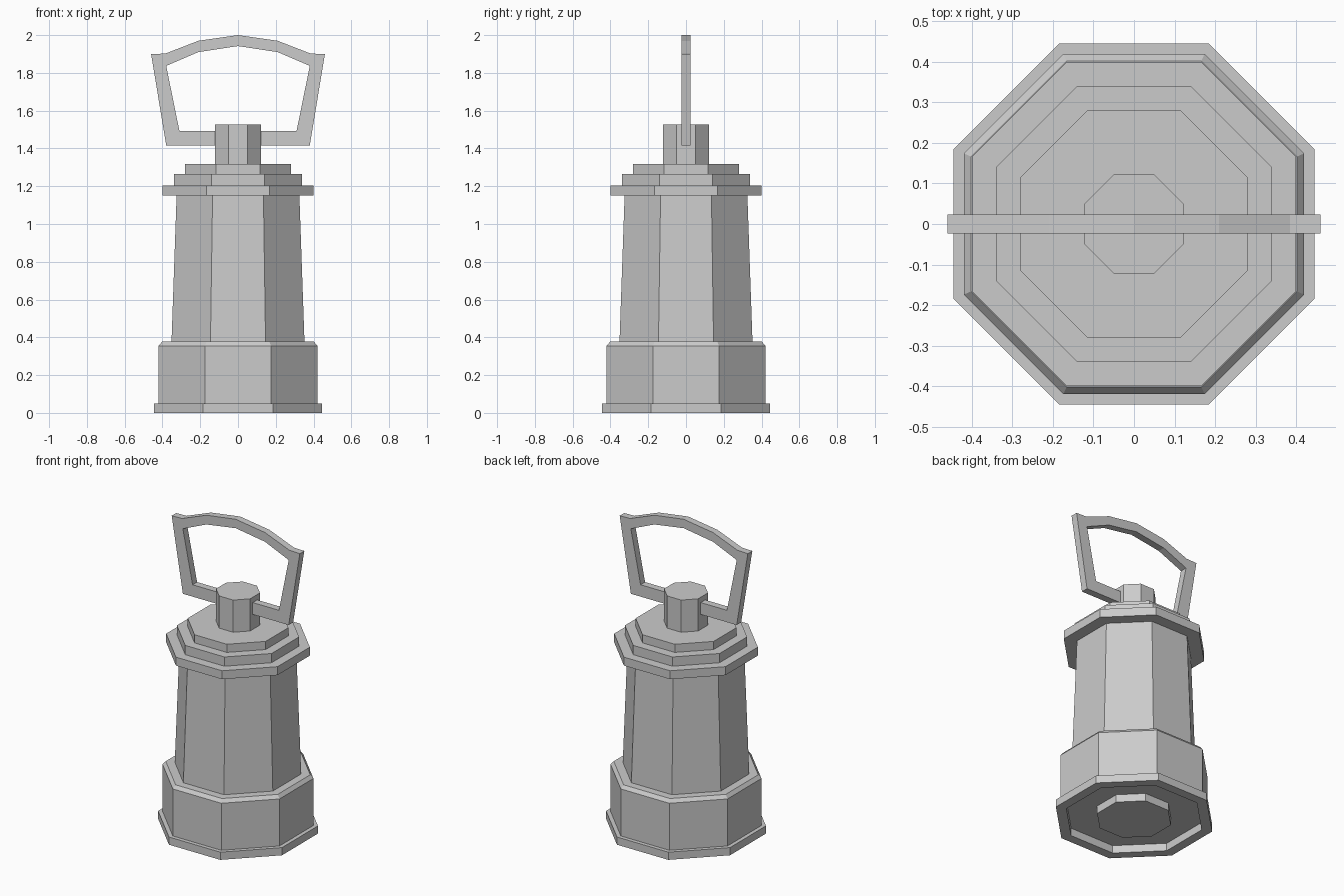
import bpy, bmesh, math

if "Cube" in bpy.data.objects:
    bpy.data.objects.remove(bpy.data.objects["Cube"])


def make_object(name, bm):
    bmesh.ops.recalc_face_normals(bm, faces=bm.faces)
    mesh = bpy.data.meshes.new(name)
    bm.to_mesh(mesh)
    bm.free()
    obj = bpy.data.objects.new(name, mesh)
    bpy.context.collection.objects.link(obj)
    return obj


def octagon_part(name, profile):
    """Stack octagons given as (distance to flat side, height); close both ends."""
    bm = bmesh.new()
    rings = []
    for apothem, z in profile:
        r = apothem / math.cos(math.pi / 8)
        angles = [math.pi / 8 + i * math.pi / 4 for i in range(8)]
        rings.append([bm.verts.new((r * math.cos(a), r * math.sin(a), z)) for a in angles])
    for low, high in zip(rings, rings[1:]):
        for i in range(8):
            j = (i + 1) % 8
            bm.faces.new((low[i], low[j], high[j], high[i]))
    bm.faces.new(rings[0])
    bm.faces.new(rings[-1])
    return make_object(name, bm)


# Base: raised boss and recess underneath, foot rim, drum with bevelled top
octagon_part("base", [(0.21, 0.0), (0.21, 0.05), (0.385, 0.05), (0.385, 0.0),
                      (0.445, 0.0), (0.445, 0.05), (0.42, 0.05),
                      (0.42, 0.355), (0.402, 0.377), (0.35, 0.377)])

# Tapered lantern body
octagon_part("lantern_body", [(0.352, 0.377), (0.325, 1.15)])

# Stepped lid
octagon_part("lid", [(0.325, 1.15), (0.4, 1.15), (0.4, 1.205), (0.34, 1.205),
                     (0.34, 1.265), (0.28, 1.265), (0.28, 1.318), (0.122, 1.318)])

# Top knob
octagon_part("knob", [(0.122, 1.318), (0.122, 1.527)])

# Carrying handle: right half outline, thickened and mirrored
half = [(0, 1.415), (0.38, 1.415), (0.46, 1.9), (0.385, 1.902), (0.21, 1.97), (0, 2.0),
        (0, 1.942), (0.21, 1.91), (0.38, 1.837), (0.31, 1.492), (0, 1.492)]
bm = bmesh.new()
face = bm.faces.new([bm.verts.new((x, -0.023, z)) for x, z in half])
new = bmesh.ops.extrude_face_region(bm, geom=[face], use_keep_orig=True)["geom"]
bmesh.ops.translate(bm, vec=(0, 0.046, 0),
                    verts=[v for v in new if isinstance(v, bmesh.types.BMVert)])
bmesh.ops.recalc_face_normals(bm, faces=bm.faces)
seam = [f for f in bm.faces if all(abs(v.co.x) < 1e-5 for v in f.verts)]
bmesh.ops.delete(bm, geom=seam, context="FACES_ONLY")
handle = make_object("handle", bm)
handle.modifiers.new("mirror", "MIRROR").use_axis[0] = True
